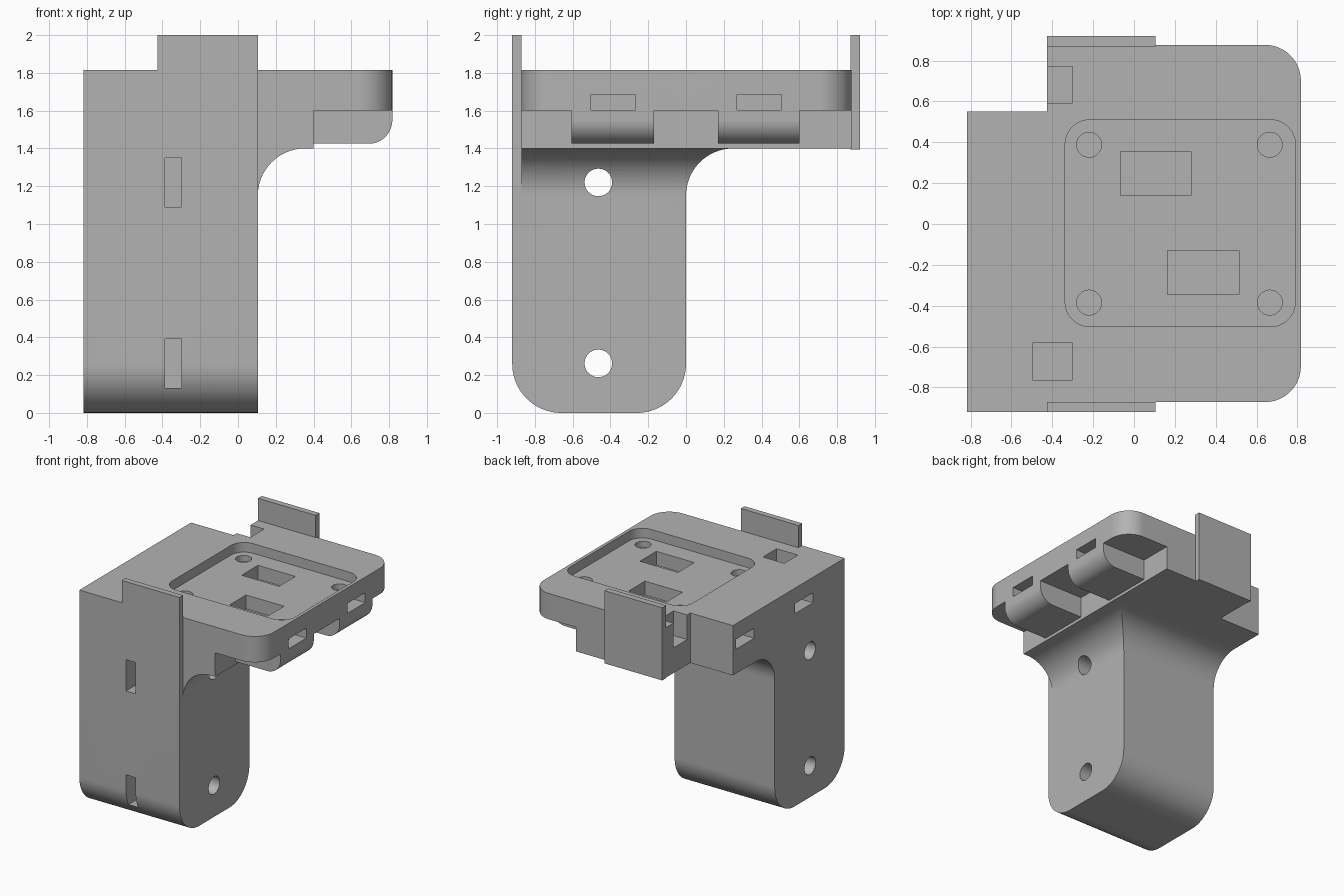
import bpy, bmesh, math
from mathutils import Vector

if "Cube" in bpy.data.objects:
    bpy.data.objects.remove(bpy.data.objects["Cube"], do_unlink=True)

grey = bpy.data.materials.new("plain grey")
grey.use_nodes = True
COLOUR = (0.45, 0.45, 0.45, 1)
grey.diffuse_color = COLOUR
grey.node_tree.nodes["Principled BSDF"].inputs["Base Color"].default_value = COLOUR


def rounded(points, steps=20):
    """Outline from (u, v) or (u, v, radius) corners."""
    out = []
    for i, p in enumerate(points):
        corner = Vector(p[:2])
        if len(p) == 2:
            out.append(corner)
            continue
        r = p[2]
        a = (Vector(points[i - 1][:2]) - corner).normalized()
        b = (Vector(points[(i + 1) % len(points)][:2]) - corner).normalized()
        centre = corner + (a + b) * r
        for k in range(steps + 1):
            t = math.pi / 2 * k / steps
            out.append(centre - b * r * math.cos(t) - a * r * math.sin(t))
    return out


def prism(name, outline, axis, lo, hi):
    """Extrude an outline along one axis."""
    place = {"x": lambda u, v, w: (w, u, v),
             "y": lambda u, v, w: (u, w, v),
             "z": lambda u, v, w: (u, v, w)}[axis]
    bm = bmesh.new()
    base = bm.faces.new([bm.verts.new(place(u, v, lo)) for u, v in outline])
    geom = bmesh.ops.extrude_face_region(bm, geom=[base])["geom"]
    shift = Vector(place(0, 0, hi - lo))
    bmesh.ops.translate(bm, vec=shift, verts=[g for g in geom if isinstance(g, bmesh.types.BMVert)])
    bmesh.ops.recalc_face_normals(bm, faces=bm.faces)
    mesh = bpy.data.meshes.new(name)
    bm.to_mesh(mesh)
    bm.free()
    mesh.materials.append(grey)
    ob = bpy.data.objects.new(name, mesh)
    bpy.context.collection.objects.link(ob)
    return ob


def box(name, x, y, z):
    return prism(name, [(x[0], y[0]), (x[1], y[0]), (x[1], y[1]), (x[0], y[1])], "z", *z)


def circle(u, v, r, n=40):
    return [(u + r * math.cos(math.tau * k / n), v + r * math.sin(math.tau * k / n)) for k in range(n)]


def combine(target, other, operation):
    """Apply a boolean and discard the second solid."""
    mod = target.modifiers.new("combine", "BOOLEAN")
    mod.operation, mod.solver, mod.object = operation, "EXACT", other
    bpy.context.view_layer.objects.active = target
    bpy.ops.object.modifier_apply(modifier=mod.name)
    bpy.data.objects.remove(other, do_unlink=True)


def add(other):
    combine(bracket, other, "UNION")


def cut(other):
    combine(bracket, other, "DIFFERENCE")


W, D, TOP, UNDER, LEDGE = 0.817, 0.92, 1.815, 1.4, 1.6
EDGE, FLARE = 0.105, 0.25
TAB = (-0.425, EDGE)

# Top slab with rounded outer corners and a notch at the back
bracket = prism("mounting_bracket", rounded([
    (-W, -D), (EDGE, -D), (EDGE, -0.872), (W, -0.872, 0.175), (W, 0.877, 0.175),
    (TAB[0], 0.877), (TAB[0], 0.55), (-W, 0.55)]), "z", UNDER, TOP)
cut(box("ledge_cutter", (0.4, 1), (-1, 1), (1, LEDGE)))

# Column, flared into the slab at the back and the outer side
column = prism("column", rounded([
    (-D, 1.5), (-D, 0, 0.26), (0, 0, 0.26), (0, UNDER, FLARE),
    (FLARE + 0.01, UNDER), (FLARE + 0.01, 1.5)]), "x", -W, 0.395)
combine(column, prism("flare_cutter", rounded([
    (EDGE, -0.1), (EDGE, UNDER, FLARE), (0.6, UNDER), (0.6, -0.1)]), "y", -1.1, 0.6), "DIFFERENCE")
combine(column, box("front_step_cutter", (EDGE, 1), (-1.1, -0.872), (-0.1, 1.7)), "DIFFERENCE")
add(column)

# Rounded bosses under the outer ledge
for lo, hi in ((-0.605, -0.17), (0.17, 0.6)):
    add(prism("boss", rounded([(0.38, 1.425), (W, 1.425, 0.125), (W, 1.65), (0.38, 1.65)]), "y", lo, hi))

# Upright tabs, front and back
add(box("front_tab", TAB, (-D, -0.872), (1.7, 2)))
add(box("back_tab", TAB, (0.87, D), (UNDER - 0.005, 2)))

# Shallow tray and its two pockets
FLOOR = 1.735
cut(prism("tray_cutter", rounded([
    (-0.337, -0.502, 0.12), (0.79, -0.502, 0.12), (0.79, 0.51, 0.12), (-0.337, 0.51, 0.12)]), "z", FLOOR, 2.2))
for x, y in (((-0.065, 0.28), (0.14, 0.355)), ((0.165, 0.515), (-0.345, -0.13))):
    cut(box("pocket_cutter", x, y, (1.62, 1.9)))

# Nut slots from both sides, with a screw hole above each
for y in (-0.385, 0.388):
    for x in (-0.22, 0.665):
        cut(prism("tray_hole_cutter", circle(x, y, 0.061), "z", 1.5, 1.9))
    span = (y - 0.118, y + 0.118)
    cut(box("inner_nut_cutter", (-1, -0.1), span, (LEDGE + 0.003, 1.685)))
    cut(box("outer_nut_cutter", (0.55, 1), span, (LEDGE + 0.003, 1.685)))

# Square sockets in the top
for y in (-0.673, 0.682):
    cut(box("socket_cutter", (-0.497, -0.3), (y - 0.09, y + 0.09), (1.61, 2.2)))

# Column screw holes with nut slots from the front
for z in (0.262, 1.22):
    cut(prism("column_hole_cutter", circle(-0.464, z, 0.073), "x", -1, 0.6))
    cut(box("front_nut_cutter", (-0.387, -0.298), (-1.1, -0.33), (z - 0.13, z + 0.13)))

# Smooth arcs, sharp corners
for ob in bpy.context.selected_objects:
    ob.select_set(False)
bracket.select_set(True)
bpy.context.view_layer.objects.active = bracket
bpy.ops.object.shade_smooth_by_angle(angle=math.radians(20))
